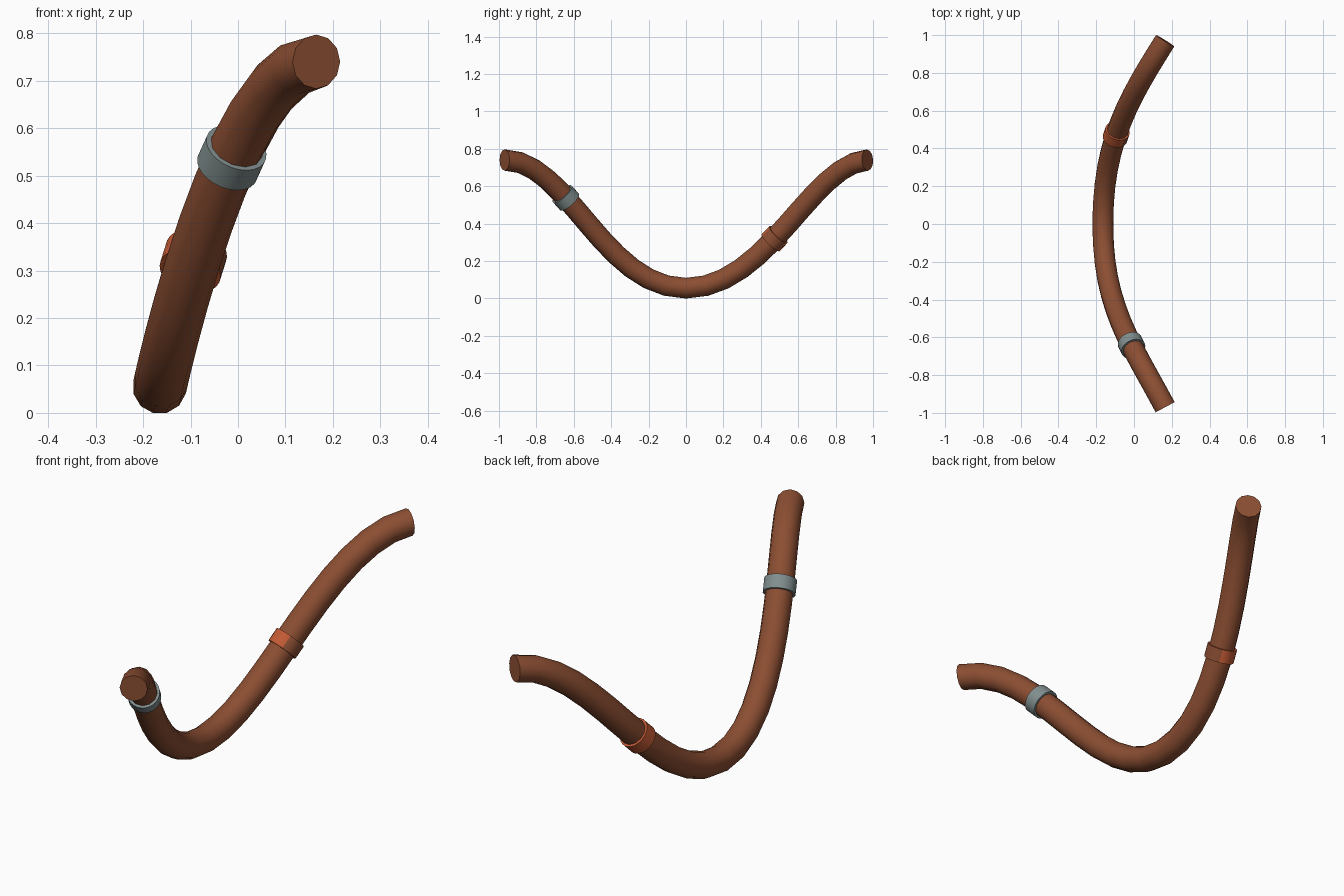
import bpy
import math
from mathutils import Vector
from mathutils.geometry import interpolate_bezier

cube = bpy.data.objects.get("Cube")
if cube:
    bpy.data.objects.remove(cube, do_unlink=True)


def material(name, r, g, b):
    mat = bpy.data.materials.new(name)
    mat.use_nodes = True
    mat.diffuse_color = (r, g, b, 1)
    mat.node_tree.nodes["Principled BSDF"].inputs["Base Color"].default_value = (r, g, b, 1)
    return mat


brown = material("reddish brown", 0.26, 0.076, 0.032)
orange = material("burnt orange", 0.55, 0.105, 0.036)
grey = material("steel grey", 0.22, 0.27, 0.27)

# Sagging path: front end, lowest point, back end, each with its handles
front, front_handle = Vector((0.165, -0.97, 0.74)), Vector((-0.017, -0.63, 0.74))
low, low_reach = Vector((-0.165, 0, 0.055)), Vector((0, 0.44, 0))
back, back_handle = Vector((0.165, 0.97, 0.74)), Vector((-0.024, 0.67, 0.72))

# Hose body: a bevelled curve turned into a mesh
curve = bpy.data.curves.new("hose", "CURVE")
curve.dimensions = "3D"
curve.bevel_depth = 0.057
curve.bevel_resolution = 4
curve.use_fill_caps = True
curve.resolution_u = 12
spline = curve.splines.new("BEZIER")
spline.bezier_points.add(2)
knots = [(front, 2 * front - front_handle, front_handle),
         (low, low - low_reach, low + low_reach),
         (back, back_handle, 2 * back - back_handle)]
for point, (co, left, right) in zip(spline.bezier_points, knots):
    point.handle_left_type = point.handle_right_type = "FREE"
    point.co, point.handle_left, point.handle_right = co, left, right
hose = bpy.data.objects.new("hose", curve)
bpy.context.collection.objects.link(hose)
curve.materials.append(brown)
bpy.ops.object.select_all(action="DESELECT")
hose.select_set(True)
bpy.context.view_layer.objects.active = hose
bpy.ops.object.convert(target="MESH")
bpy.ops.object.shade_smooth_by_angle(angle=math.radians(40))


# Bands: short sleeves set square to the path
def band(name, segment, t, radius, length, sides, mats):
    path = interpolate_bezier(*segment, 201)
    i = round(t * 200)
    along = (path[i + 1] - path[i - 1]).normalized()
    bpy.ops.mesh.primitive_cylinder_add(vertices=sides, radius=radius, depth=length,
                                        location=path[i])
    ob = bpy.context.object
    ob.name = name
    ob.rotation_mode = "QUATERNION"
    ob.rotation_quaternion = along.to_track_quat("Z", "X")
    for mat in mats:
        ob.data.materials.append(mat)
    bpy.ops.object.shade_smooth_by_angle(angle=math.radians(40))
    return ob, along


band("grey_clamp", (front, front_handle, low - low_reach, low), 0.36,
     0.067, 0.06, 24, [grey])
wrap, along = band("orange_wrap", (low, low + low_reach, back_handle, back), 0.431,
                   0.066, 0.06, 24, [orange, brown])

# The left flank of the wrap matches the hose
side = Vector((1, 0, 0))
side = (side - along * side.dot(along)).normalized()
for face in wrap.data.polygons:
    normal = wrap.rotation_quaternion @ face.normal
    face.material_index = 1 if normal.dot(side) > 0.5 else 0
